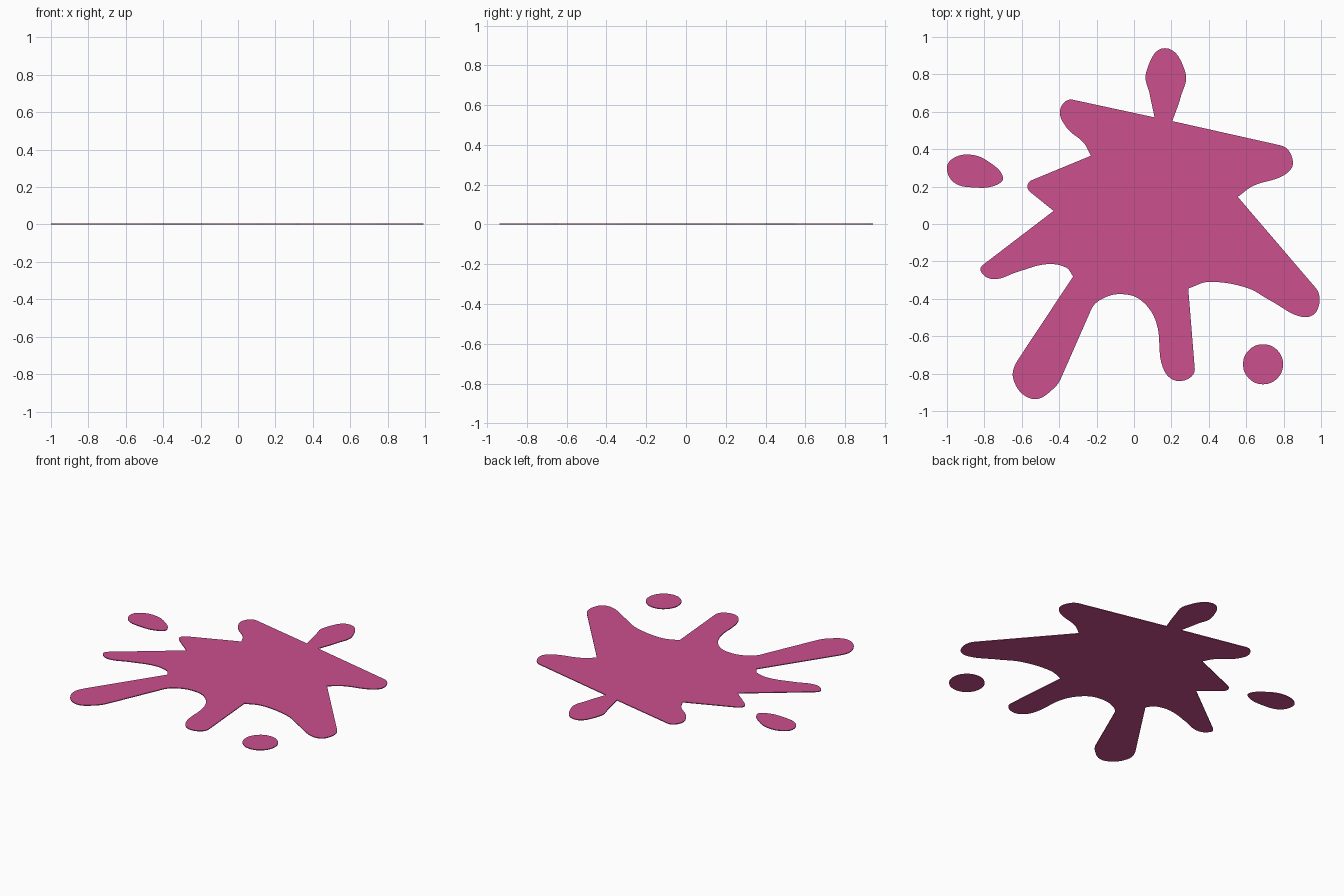
import bpy, math
from mathutils import Vector

if "Cube" in bpy.data.objects:
    bpy.data.objects.remove(bpy.data.objects["Cube"])

THICK = 0.005

mat = bpy.data.materials.new("pink_paint")
mat.diffuse_color = (0.60, 0.08, 0.27, 1)
mat.use_nodes = True
mat.node_tree.nodes["Principled BSDF"].inputs["Base Color"].default_value = mat.diffuse_color


def blob(name, pts):
    """Thin filled slab. Flags: C = sharp corner, L = straight edge to next point."""
    n = len(pts)
    pos = [Vector((p[0], p[1], 0)) for p in pts]
    flag = [p[2] if len(p) > 2 else "" for p in pts]
    cu = bpy.data.curves.new(name, 'CURVE')
    cu.dimensions = '2D'
    cu.fill_mode = 'BOTH'
    cu.extrude = THICK / 2
    cu.resolution_u = 8
    sp = cu.splines.new('BEZIER')
    sp.bezier_points.add(n - 1)
    sp.use_cyclic_u = True
    for i, bp in enumerate(sp.bezier_points):
        a, p, b = pos[i - 1], pos[i], pos[(i + 1) % n]
        line_in, line_out = "L" in flag[i - 1], "L" in flag[i]
        t_in, t_out = (p - a).normalized(), (b - p).normalized()
        if "C" not in flag[i]:
            t = t_in if line_in else t_out if line_out else (b - a).normalized()
            t_in = t_out = t
        bp.handle_left_type = bp.handle_right_type = 'FREE'
        bp.co = p
        k_in = 0.33 if line_in else 0.37
        k_out = 0.33 if line_out else 0.37
        bp.handle_left = p - t_in * (p - a).length * k_in
        bp.handle_right = p + t_out * (b - p).length * k_out
    ob = bpy.data.objects.new(name, cu)
    bpy.context.collection.objects.link(ob)
    ob.location.z = THICK / 2
    bpy.ops.object.select_all(action='DESELECT')
    ob.select_set(True)
    bpy.context.view_layer.objects.active = ob
    bpy.ops.object.convert(target='MESH')
    ob = bpy.context.object
    ob.data.materials.clear()
    ob.data.materials.append(mat)
    bpy.ops.object.shade_smooth_by_angle(angle=math.radians(40))


# main splash, counter-clockwise from the top drop
blob("splash", [
    (.205, .55, "C"), (.25, .68), (.275, .81), (.165, .94), (.065, .81), (.085, .69),
    (.11, .57, "CL"), (-.33, .665), (-.395, .61), (-.36, .515), (-.27, .435),
    (-.23, .365, "CL"), (-.545, .235), (-.57, .20), (-.545, .163, "L"),
    (-.43, .07, "CL"), (-.79, -.205), (-.82, -.25), (-.75, -.295), (-.62, -.255),
    (-.47, -.215), (-.365, -.232),
    (-.325, -.28, "CL"), (-.61, -.71), (-.645, -.83), (-.545, -.935), (-.43, -.88),
    (-.375, -.79, "L"), (-.23, -.46), (-.17, -.40), (-.065, -.375), (.04, -.41),
    (.12, -.53), (.155, -.77), (.24, -.84), (.325, -.775, "L"),
    (.29, -.345, "C"), (.40, -.31), (.60, -.34), (.73, -.41), (.90, -.497),
    (.98, -.46), (.97, -.34, "L"),
    (.555, .145, "C"), (.64, .205), (.80, .26), (.85, .33), (.785, .42, "L"),
])

# loose droplets
blob("left_droplet", [
    (-.87, .37), (-.96, .355), (-1, .30), (-.96, .22), (-.85, .195),
    (-.745, .205), (-.70, .25), (-.78, .335),
])
blob("right_droplet", [
    (.69 + .107 * math.cos(i * math.pi / 4), -.75 + .107 * math.sin(i * math.pi / 4))
    for i in range(8)
])
